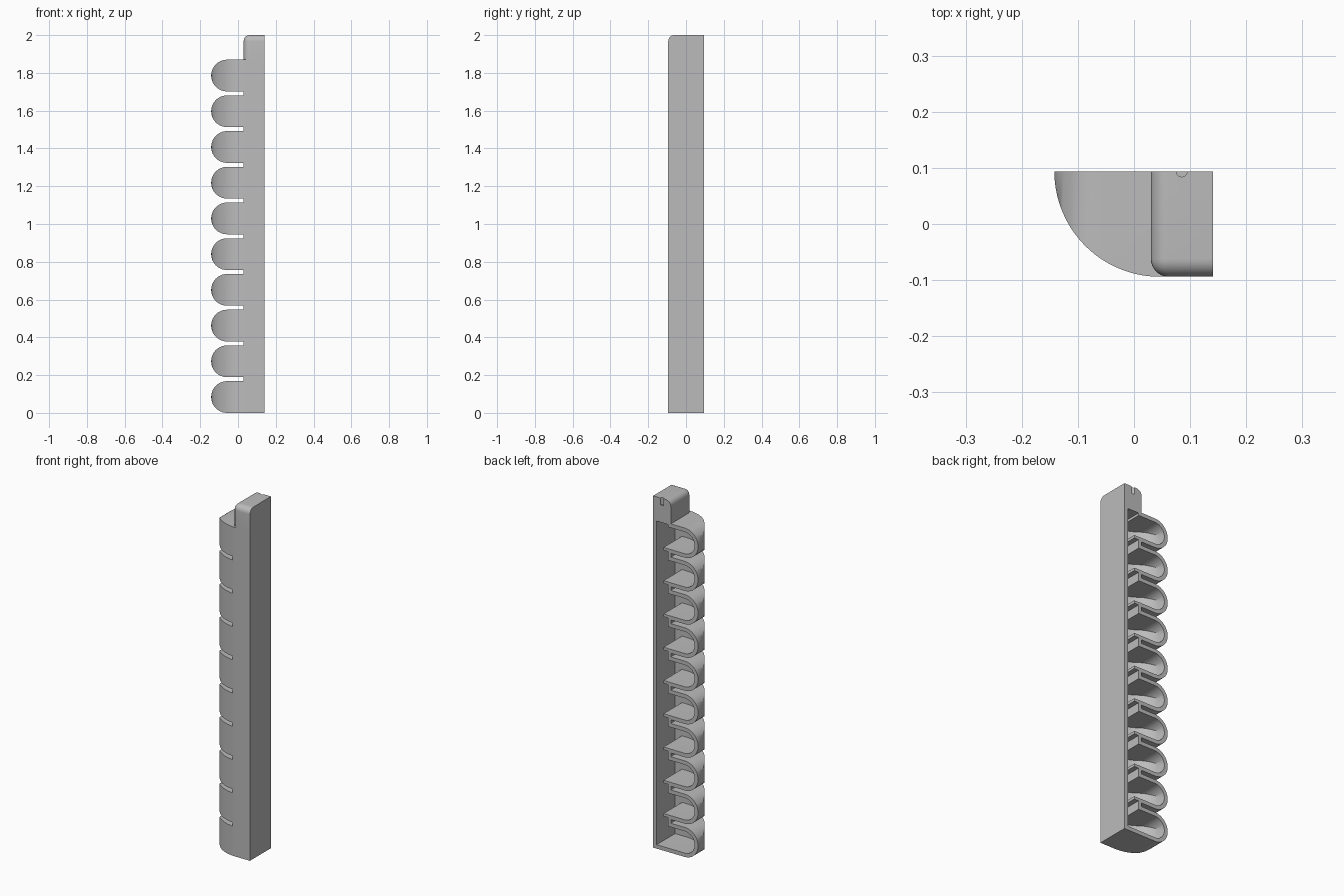
import bpy, bmesh, math
from mathutils import Vector

cube = bpy.data.objects.get("Cube")
if cube:
    bpy.data.objects.remove(cube, do_unlink=True)

LEFT, RIGHT, FRONT, BACK = -0.142, 0.141, -0.094, 0.094
TOP, FINGERS, GAP = 1.87, 10, 0.021
PITCH = (TOP + GAP) / FINGERS
HEIGHT = PITCH - GAP
SLOT_X = 0.03
WALL = 0.022

grey = bpy.data.materials.new("grey plastic")
grey.use_nodes = True
colour = (0.5, 0.5, 0.5, 1)
grey.diffuse_color = colour
grey.node_tree.nodes["Principled BSDF"].inputs["Base Color"].default_value = colour


def finish(name, bm):
    bmesh.ops.recalc_face_normals(bm, faces=bm.faces)
    mesh = bpy.data.meshes.new(name)
    bm.to_mesh(mesh)
    bm.free()
    mesh.materials.append(grey)
    obj = bpy.data.objects.new(name, mesh)
    bpy.context.collection.objects.link(obj)
    return obj


def prism(name, points, lo, hi, upright):
    """Extrude an outline along z (upright) or along y."""
    bm = bmesh.new()
    place = (lambda a, b: (a, b, lo)) if upright else (lambda a, b: (a, lo, b))
    face = bm.faces.new([bm.verts.new(place(a, b)) for a, b in points])
    out = bmesh.ops.extrude_face_region(bm, geom=[face])
    shift = Vector((0, 0, hi - lo)) if upright else Vector((0, hi - lo, 0))
    bmesh.ops.translate(bm, vec=shift,
                        verts=[v for v in out["geom"] if isinstance(v, bmesh.types.BMVert)])
    return finish(name, bm)


def combine(target, tool, operation):
    mod = target.modifiers.new(operation.lower(), 'BOOLEAN')
    mod.operation, mod.solver, mod.object = operation, 'EXACT', tool
    bpy.ops.object.select_all(action='DESELECT')
    bpy.context.view_layer.objects.active = target
    target.select_set(True)
    bpy.ops.object.modifier_apply(modifier=mod.name)
    bpy.data.objects.remove(tool, do_unlink=True)


def arc(cx, cy, r, start, end, steps):
    angles = [math.radians(start + (end - start) * i / steps) for i in range(steps + 1)]
    return [(cx + r * math.cos(a), cy + r * math.sin(a)) for a in angles]


def side_outline(inset, right, neck, ceiling):
    """Straight spine with round-ended fingers, seen from the front."""
    r = HEIGHT / 2 - inset
    points = [(right, ceiling), (right, inset)]
    for i in range(FINGERS):
        mid = i * PITCH + HEIGHT / 2
        if i:
            points.append((neck, mid - r))
        points += arc(LEFT + HEIGHT / 2, mid, r, 270, 90, 20)
        if i < FINGERS - 1 or inset:
            points.append((neck, mid + r))
    if inset:
        points.append((neck, ceiling))
    return points


def plan_outline(inset):
    """Quarter-round front corner, seen from the top."""
    r = BACK - FRONT - inset
    return ([(1, 1), (LEFT + inset, 1)]
            + arc(LEFT + BACK - FRONT, BACK, r, 180, 270, 28)
            + [(1, FRONT + inset)])


# Outer body with rounded fingers
body = prism("finger_strip_body", side_outline(0, RIGHT, SLOT_X, TOP), FRONT - 0.05, BACK, False)
combine(body, prism("plan", plan_outline(0), -1, 3, True), 'INTERSECT')

# Hollow interior, open at the back
cavity = prism("cavity", side_outline(WALL, RIGHT - WALL, SLOT_X + 0.018, TOP - 0.008),
               FRONT - 0.05, BACK + 0.1, False)
combine(cavity, prism("inner_plan", plan_outline(WALL), -1, 3, True), 'INTERSECT')
combine(body, cavity, 'DIFFERENCE')

# Top block with rounded front and outer edges
bm = bmesh.new()
bmesh.ops.create_cube(bm, size=1)
low, high = Vector((SLOT_X, FRONT, TOP)), Vector((RIGHT, BACK, 2))
for v in bm.verts:
    v.co = Vector([low[k] if v.co[k] < 0 else high[k] for k in range(3)])


def on_rounded_side(v):
    return (abs(v.co.x - low.x) < 1e-4, abs(v.co.y - low.y) < 1e-4, abs(v.co.z - high.z) < 1e-4)


rounded = [e for e in bm.edges
           if sum(a and b for a, b in zip(*map(on_rounded_side, e.verts))) == 2]
bmesh.ops.bevel(bm, geom=rounded, offset=0.032, segments=8, profile=0.5, affect='EDGES')
block = finish("top_block", bm)

# Small round groove in the back of the block
combine(block, prism("groove", arc(0.085, BACK, 0.01, 0, 337.5, 15), 1.96, 2.1, True), 'DIFFERENCE')

# Thin shelf lips reaching from the dividers into the spine
lips = []
for i in range(1, FINGERS):
    z = i * PITCH + WALL
    x0, x1 = SLOT_X + 0.016, 0.076
    lips.append(prism(f"shelf_lip_{i}", [(x0, z - 0.016), (x1, z - 0.016), (x1, z), (x0, z)],
                      FRONT + WALL - 0.004, BACK - 0.001, False))

# Smooth curves, crisp edges
bpy.ops.object.select_all(action='DESELECT')
for obj in [body, block] + lips:
    obj.select_set(True)
bpy.context.view_layer.objects.active = body
bpy.ops.object.shade_smooth_by_angle(angle=math.radians(30))
